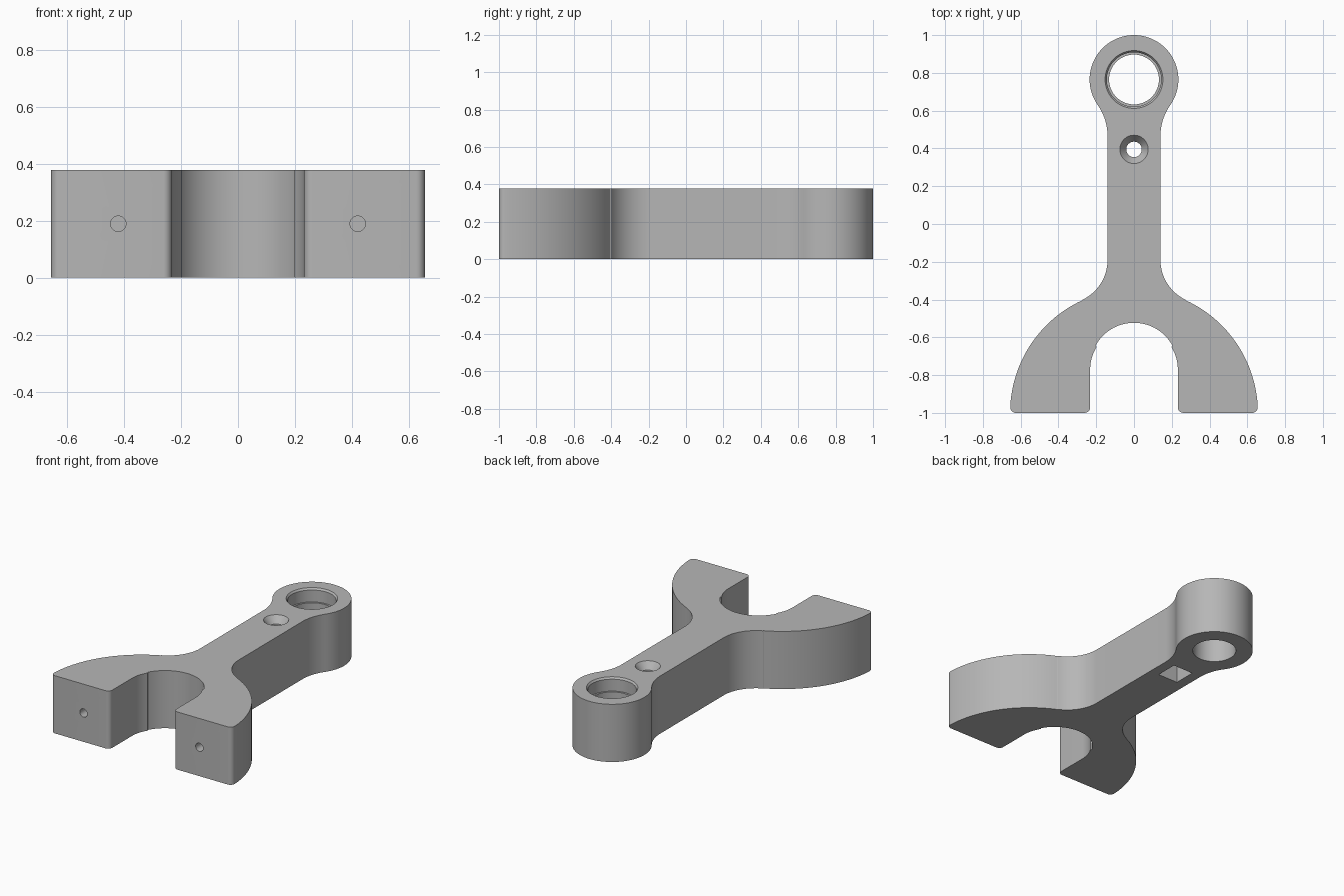
import bpy
import bmesh
from math import sin, cos, pi, radians
from mathutils import Matrix

HEIGHT = 0.378

if "Cube" in bpy.data.objects:
    bpy.data.objects.remove(bpy.data.objects["Cube"], do_unlink=True)

grey = bpy.data.materials.new("plain grey")
grey.use_nodes = True
colour = (0.47, 0.47, 0.47, 1)
grey.diffuse_color = colour
grey.node_tree.nodes["Principled BSDF"].inputs["Base Color"].default_value = colour


def arc(cx, cy, r, start, end, steps):
    angles = [radians(start + (end - start) * i / steps) for i in range(steps + 1)]
    return [(cx + r * cos(a), cy + r * sin(a)) for a in angles]


def make_object(name, bm):
    bmesh.ops.recalc_face_normals(bm, faces=bm.faces)
    mesh = bpy.data.meshes.new(name)
    bm.to_mesh(mesh)
    bm.free()
    mesh.materials.append(grey)
    obj = bpy.data.objects.new(name, mesh)
    bpy.context.collection.objects.link(obj)
    return obj


def prism(name, outline, z0, z1):
    bm = bmesh.new()
    face = bm.faces.new([bm.verts.new((x, y, z0)) for x, y in outline])
    top = bmesh.ops.extrude_face_region(bm, geom=[face])["geom"]
    verts = [v for v in top if isinstance(v, bmesh.types.BMVert)]
    bmesh.ops.translate(bm, verts=verts, vec=(0, 0, z1 - z0))
    return make_object(name, bm)


def lathe(name, y, profile, segments=64):
    """Closed turned solid from (radius, z) rings, around a vertical axis."""
    bm = bmesh.new()
    rings = []
    for r, z in profile:
        rings.append([bm.verts.new((r * cos(2 * pi * i / segments),
                                    y + r * sin(2 * pi * i / segments), z))
                      for i in range(segments)])
    for low, high in zip(rings, rings[1:]):
        for i in range(segments):
            j = (i + 1) % segments
            bm.faces.new((low[i], low[j], high[j], high[i]))
    bm.faces.new(rings[0])
    bm.faces.new(rings[-1])
    return make_object(name, bm)


# Right half of the outline, from the top of the ring down to the slot
half = arc(0, 0.765, 0.235, 90, -35, 36)
half += arc(0.426, 0.465, 0.286, 145, 180, 12)
half += arc(0.374, -0.19, 0.234, 180, 245, 20)
half += arc(0, -1, 0.656, 65, 4, 28)
half += arc(0.625, -0.97, 0.03, 0, -90, 8)
half += arc(0.262, -0.97, 0.03, -90, -180, 8)
half += arc(0.0104, -0.77, 0.2216, 0, 32, 12)
half += arc(0, -0.755, 0.232, 29, 90, 20)
outline = half + [(-x, y) for x, y in reversed(half[1:-1])]
body = prism("forked_arm", outline, 0, HEIGHT)

# Stepped ring bore, countersunk hole and square pocket below it
cutters = [
    lathe("ring_bore_cutter", 0.765,
          [(0.132, -0.1), (0.132, HEIGHT - 0.09), (0.144, HEIGHT - 0.09),
           (0.144, HEIGHT - 0.012), (0.153, HEIGHT), (0.153, HEIGHT + 0.1)]),
    lathe("countersink_cutter", 0.395,
          [(0.041, 0.05), (0.041, HEIGHT - 0.045), (0.075, HEIGHT),
           (0.075, HEIGHT + 0.1)], 48),
    prism("square_pocket_cutter",
          [(-0.073, 0.322), (0.073, 0.322), (0.073, 0.468), (-0.073, 0.468)],
          -0.1, 0.14),
]

# Blind holes in the two feet
for side, x in (("left", 0.42), ("right", -0.42)):
    bm = bmesh.new()
    place = Matrix.Translation((x, -1, HEIGHT / 2)) @ Matrix.Rotation(pi / 2, 4, "X")
    bmesh.ops.create_cone(bm, cap_ends=True, segments=32, radius1=0.027,
                          radius2=0.027, depth=0.4, matrix=place)
    cutters.append(make_object(side + "_foot_hole_cutter", bm))

for cutter in cutters:
    cutter.hide_render = True
    cutter.hide_viewport = True
    cut = body.modifiers.new(cutter.name, "BOOLEAN")
    cut.operation = "DIFFERENCE"
    cut.solver = "EXACT"
    cut.object = cutter

# Apply the cuts, drop the cutters and smooth the curved walls
bpy.context.view_layer.update()
graph = bpy.context.evaluated_depsgraph_get()
finished = bpy.data.meshes.new_from_object(body.evaluated_get(graph))
body.modifiers.clear()
body.data = finished
for cutter in cutters:
    bpy.data.objects.remove(cutter, do_unlink=True)

bpy.ops.object.select_all(action="DESELECT")
body.select_set(True)
bpy.context.view_layer.objects.active = body
bpy.ops.object.shade_smooth_by_angle(angle=radians(30))
